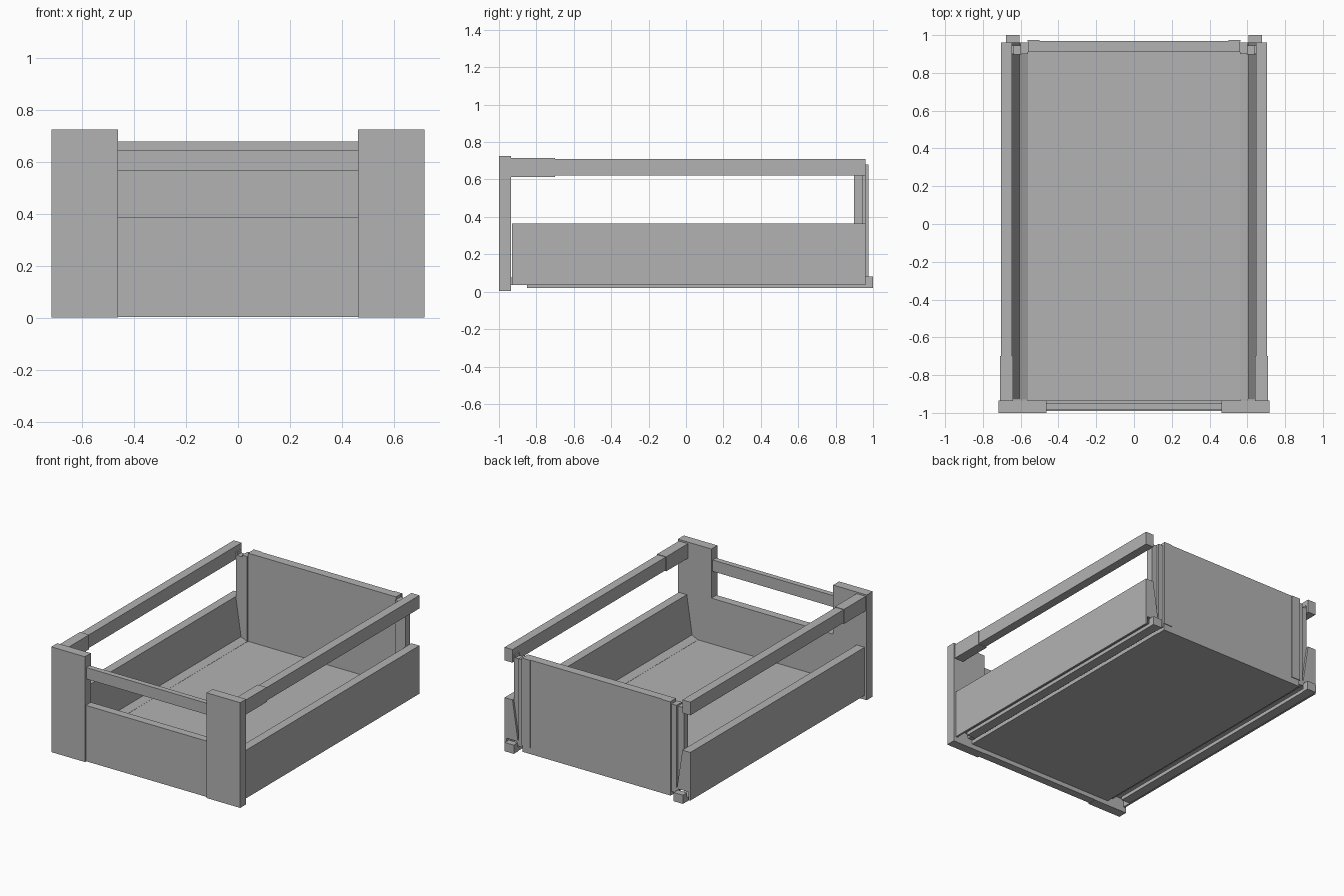
import bpy

cube = bpy.data.objects.get("Cube")
if cube:
    bpy.data.objects.remove(cube, do_unlink=True)

grey = bpy.data.materials.new("plain grey")
grey.use_nodes = True
grey.diffuse_color = (0.45, 0.45, 0.45, 1)
grey.node_tree.nodes["Principled BSDF"].inputs["Base Color"].default_value = (0.45, 0.45, 0.45, 1)


def extrude(name, profile, y0, y1):
    """Sweep an x-z profile from y0 to y1."""
    n = len(profile)
    verts = [(x, y, z) for y in (y0, y1) for x, z in profile]
    faces = [tuple(range(n)), tuple(range(2 * n - 1, n - 1, -1))]
    faces += [(i, i + n, (i + 1) % n + n, (i + 1) % n) for i in range(n)]
    mesh = bpy.data.meshes.new(name)
    mesh.from_pydata(verts, [], faces)
    mesh.materials.append(grey)
    obj = bpy.data.objects.new(name, mesh)
    bpy.context.collection.objects.link(obj)
    # Counter-clockwise profiles face outward, clockwise ones are flipped
    area = sum(a[0] * b[1] - b[0] * a[1] for a, b in zip(profile, profile[1:] + profile[:1]))
    if area < 0:
        mesh.flip_normals()
    return obj


def box(name, x0, x1, y0, y1, z0, z1):
    return extrude(name, [(x0, z0), (x1, z0), (x1, z1), (x0, z1)], y0, y1)


# Front: low panel and cross rail between the posts
box("front_panel", -0.462, 0.462, -0.99, -0.935, 0.005, 0.388)
box("front_rail", -0.462, 0.462, -0.985, -0.948, 0.567, 0.645)

# Floor and back panel
box("floor", -0.565, 0.565, -0.935, 0.91, 0.035, 0.075)
box("back_panel", -0.562, 0.562, 0.91, 0.97, 0.035, 0.68)

# Tapered side wall, hollow below to take the runner
wall = [(0.705, 0.035), (0.705, 0.365), (0.645, 0.365), (0.605, 0.1), (0.562, 0.076),
        (0.562, 0.06), (0.6, 0.06), (0.615, 0.09), (0.692, 0.09), (0.692, 0.035)]

for side, s in (("left", 1), ("right", -1)):
    def part(name, x0, x1, *rest):
        xs = sorted((s * x0, s * x1))
        return box(f"{side}_{name}", *xs, *rest)

    extrude(f"{side}_side_wall", [(s * x, z) for x, z in wall], -0.93, 0.96)
    part("front_post", 0.462, 0.717, -1, -0.935, 0.003, 0.725)
    part("top_rail", 0.645, 0.705, -0.935, 0.96, 0.62, 0.71)
    part("rail_sleeve", 0.64, 0.709, -0.935, -0.7, 0.614, 0.714)
    part("runner", 0.61, 0.677, -0.85, 0.96, 0.02, 0.045)
    part("runner_end", 0.607, 0.677, 0.955, 1, 0.02, 0.08)

    # Back corner bracket: clip on the panel, web and rail holder
    part("bracket_clip", 0.5, 0.565, 0.965, 0.975, 0.08, 0.68)
    part("bracket_web", 0.56, 0.6, 0.9, 0.96, 0.075, 0.66)
    part("bracket_plate", 0.595, 0.645, 0.897, 0.945, 0.09, 0.65)
    part("rail_holder", 0.635, 0.65, 0.9, 0.945, 0.62, 0.67)
